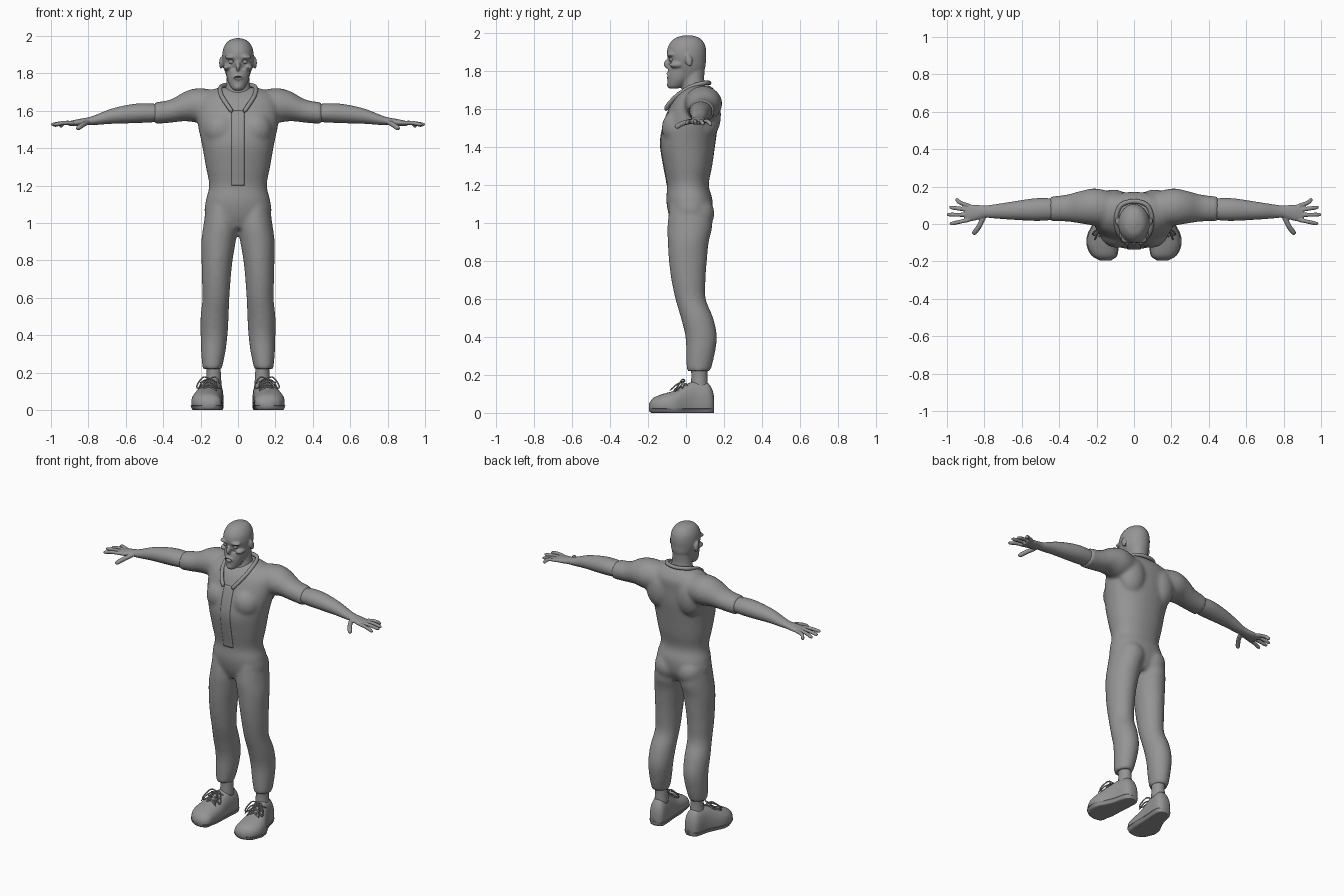
import bpy, bmesh, math
from mathutils import Vector, Matrix

cube = bpy.data.objects.get("Cube")
if cube:
    bpy.data.objects.remove(cube)

grey = bpy.data.materials.new("plain grey")
grey.use_nodes = True
COLOUR = (0.3, 0.3, 0.3, 1)
grey.diffuse_color = COLOUR
grey.node_tree.nodes["Principled BSDF"].inputs["Base Color"].default_value = COLOUR


def spline(rows, steps=4):
    """Catmull-Rom interpolation through rows of numbers."""
    rows = [Vector(r) for r in rows]
    pts = [rows[0] * 2 - rows[1]] + rows + [rows[-1] * 2 - rows[-2]]
    out = []
    for a, b, c, d in zip(pts, pts[1:], pts[2:], pts[3:]):
        for i in range(steps):
            t = i / steps
            out.append(0.5 * (2 * b + (c - a) * t + (2 * a - 5 * b + 4 * c - d) * t * t
                              + (3 * b - a - 3 * c + d) * t ** 3))
    return out + [rows[-1]]


def loft(bm, axis, rows, power=2.0, n=32):
    """Closed skin along an axis; a row is place, two centres, two radii."""
    rings = []
    for t, ca, cb, ra, rb in spline(rows):
        ring = []
        for k in range(n):
            c, s = math.cos(math.tau * k / n), math.sin(math.tau * k / n)
            co = [ca + ra * math.copysign(abs(c) ** (2 / power), c),
                  cb + rb * math.copysign(abs(s) ** (2 / power), s)]
            co.insert(axis, t)
            ring.append(bm.verts.new(co))
        rings.append(ring)
    for p, q in zip(rings, rings[1:]):
        for k in range(n):
            bm.faces.new((p[k], p[k - 1], q[k - 1], q[k]))
    bm.faces.new(rings[0])
    bm.faces.new(rings[-1])


def blob(bm, centre, radii, tilt=0.0):
    m = Matrix.Translation(centre) @ Matrix.Rotation(tilt, 4, 'X') @ Matrix.Diagonal((*radii, 1))
    bmesh.ops.create_icosphere(bm, subdivisions=3, radius=1, matrix=m)


def tube(bm, points, radius, n=8, steps=4):
    """Round tube through points, with rounded ends."""
    path = spline(points, steps)
    rings = []
    for i, p in enumerate(path):
        d = (path[min(i + 1, len(path) - 1)] - path[max(i - 1, 0)]).normalized()
        u = d.orthogonal() if abs(d.z) > 0.95 else d.cross(Vector((0, 0, 1)))
        u.normalize()
        v = d.cross(u)
        r = radius * (0.6 if i in (0, len(path) - 1) else 1)
        rings.append([bm.verts.new(p + r * (u * math.cos(math.tau * k / n) + v * math.sin(math.tau * k / n)))
                      for k in range(n)])
    for p, q in zip(rings, rings[1:]):
        for k in range(n):
            bm.faces.new((p[k], p[k - 1], q[k - 1], q[k]))
    bm.faces.new(rings[0])
    bm.faces.new(rings[-1])


def mirror(bm):
    got = bmesh.ops.duplicate(bm, geom=bm.verts[:] + bm.edges[:] + bm.faces[:])["geom"]
    for v in got:
        if isinstance(v, bmesh.types.BMVert):
            v.co.x = -v.co.x


def make(name, bm):
    bmesh.ops.recalc_face_normals(bm, faces=bm.faces)
    mesh = bpy.data.meshes.new(name)
    bm.to_mesh(mesh)
    bm.free()
    obj = bpy.data.objects.new(name, mesh)
    bpy.context.collection.objects.link(obj)
    return obj


def blend(obj, voxel, repeat):
    m = obj.modifiers.new("blend", 'REMESH')
    m.mode, m.voxel_size = 'VOXEL', voxel
    s = obj.modifiers.new("soften", 'SMOOTH')
    s.factor, s.iterations = 0.5, repeat


def finish(obj):
    """Apply modifiers, then colour and smooth the part."""
    dg = bpy.context.evaluated_depsgraph_get()
    mesh = bpy.data.meshes.new_from_object(obj.evaluated_get(dg))
    obj.modifiers.clear()
    obj.data = mesh
    mesh.materials.clear()
    mesh.materials.append(grey)
    mesh.polygons.foreach_set("use_smooth", [True] * len(mesh.polygons))
    return obj


# Clothing: legs, sleeves and muscle shapes on one side, mirrored, then the trunk
bm = bmesh.new()
loft(bm, 2, [(1.09, .09, .025, .08, .112), (.98, .094, .02, .092, .118), (.9, .104, .012, .092, .108),
             (.8, .112, .01, .083, .1), (.7, .116, .013, .077, .09), (.6, .118, .024, .072, .08),
             (.5, .125, .058, .075, .085), (.4, .128, .08, .072, .083), (.3, .133, .075, .064, .074),
             (.22, .138, .066, .051, .063)])
loft(bm, 0, [(.08, .075, 1.62, .085, .08), (.2, .09, 1.628, .1, .093), (.28, .09, 1.624, .088, .08),
             (.36, .085, 1.598, .072, .062), (.45, .08, 1.586, .067, .058)])
blob(bm, (.08, .065, 1.05), (.085, .085, .09))
blob(bm, (.11, .11, 1.57), (.09, .075, .13))
blob(bm, (.09, -.04, 1.5), (.095, .088, .1))
mirror(bm)
loft(bm, 2, [(.97, 0, .02, .07, .08), (1.04, 0, .022, .172, .112), (1.12, 0, .018, .172, .122),
             (1.2, 0, .01, .154, .11), (1.3, 0, .01, .172, .128), (1.42, 0, .01, .193, .145),
             (1.52, 0, .025, .214, .143), (1.6, 0, .04, .22, .13), (1.66, 0, .055, .21, .115),
             (1.7, 0, .065, .17, .085), (1.725, 0, .07, .1, .055)], 2.2)
clothing = make("clothing", bm)
blend(clothing, .011, 6)
finish(clothing)

# Bare forearms with hands
bm = bmesh.new()
loft(bm, 0, [(.4, .08, 1.588, .055, .046), (.5, .078, 1.588, .061, .052), (.58, .075, 1.583, .056, .05),
             (.68, .07, 1.57, .045, .04), (.76, .067, 1.551, .036, .027), (.8, .066, 1.544, .033, .021),
             (.86, .06, 1.536, .044, .018), (.905, .058, 1.532, .046, .012)])
for base, tip, z in ((.094, .135, 1.513), (.073, .09, 1.52), (.048, .05, 1.525), (.024, 0, 1.524)):
    end = 1.0 - abs(tip - .05) * .3 - (.025 if tip > .1 else 0)
    tube(bm, [(.87, base, 1.535), (.93, (base + tip) / 2, 1.535), (end, tip, z)], .0115)
tube(bm, [(.8, .045, 1.54), (.83, -.015, 1.525), (.86, -.055, 1.503)], .0145)
mirror(bm)
arms = make("forearms_and_hands", bm)
blend(arms, .005, 3)
finish(arms)

# Head, neck and facial relief
bm = bmesh.new()
blob(bm, (.036, -.08, 1.887), (.036, .024, .012))
blob(bm, (.056, -.05, 1.832), (.024, .04, .016))
blob(bm, (.092, .015, 1.855), (.009, .02, .034), .25)
mirror(bm)
loft(bm, 2, [(1.988, 0, .01, .015, .02), (1.973, 0, .008, .052, .066), (1.94, 0, .005, .076, .094),
             (1.9, 0, .003, .084, .104), (1.86, 0, .006, .083, .099), (1.82, 0, .012, .074, .09),
             (1.78, 0, .015, .06, .07), (1.74, 0, .03, .045, .05)])
loft(bm, 2, [(1.82, 0, -.025, .066, .065), (1.78, 0, -.032, .06, .065), (1.75, 0, -.04, .052, .058),
             (1.72, 0, -.055, .036, .042), (1.708, 0, -.065, .02, .025)])
loft(bm, 2, [(1.83, 0, .045, .058, .055), (1.76, 0, .04, .062, .056), (1.7, 0, .04, .07, .062),
             (1.6, 0, .02, .085, .08)])
blob(bm, (0, -.098, 1.838), (.013, .02, .026), -.25)
blob(bm, (0, -.082, 1.777), (.032, .026, .021))
blob(bm, (0, -.08, 1.726), (.024, .022, .016))
head = make("head", bm)
blend(head, .0055, 3)

bm = bmesh.new()
blob(bm, (.036, -.106, 1.862), (.021, .03, .014))
blob(bm, (.007, -.116, 1.82), (.005, .012, .006))
mirror(bm)
blob(bm, (0, -.108, 1.775), (.022, .032, .009))
cutter = make("face_cutter", bm)
cutter.hide_render = True
cut = head.modifiers.new("sockets", 'BOOLEAN')
cut.operation, cut.object = 'DIFFERENCE', cutter
blend(head, .004, 2)
finish(head)
bpy.data.objects.remove(cutter)

bm = bmesh.new()
blob(bm, (.036, -.074, 1.862), (.015, .015, .013))
mirror(bm)
finish(make("eyes", bm))

# Open collar band
bm = bmesh.new()
half = [(.095, .035, 1.72), (.088, -.035, 1.68), (.058, -.085, 1.632), (.032, -.108, 1.595)]
back = [(.07, .1, 1.737), (0, .122, 1.737), (-.07, .1, 1.737)]
tube(bm, half[::-1] + back + [(-x, y, z) for x, y, z in half], .012)
finish(make("collar", bm))

# Front strip, fitted onto the chest
bm = bmesh.new()
bmesh.ops.create_grid(bm, x_segments=6, y_segments=40, size=1,
                      matrix=Matrix.Translation((0, -.4, 1.4)) @ Matrix.Rotation(math.pi / 2, 4, 'X')
                      @ Matrix.Diagonal((.034, .2, 1, 1)))
strip = make("front_strip", bm)
fit = strip.modifiers.new("fit", 'SHRINKWRAP')
fit.target, fit.wrap_method = clothing, 'PROJECT'
fit.use_project_y, fit.use_positive_direction, fit.use_negative_direction = True, True, False
thick = strip.modifiers.new("thickness", 'SOLIDIFY')
thick.thickness, thick.offset = .006, 0
finish(strip)

# Ankles
bm = bmesh.new()
loft(bm, 2, [(.26, .135, .07, .04, .046), (.2, .13, .07, .038, .042), (.13, .13, .07, .042, .045)])
mirror(bm)
finish(make("ankles", bm))

# Shoes: upper and a slightly wider sole share one outline
outline = [(-.195, .152, .03, .028, .02), (-.17, .158, .035, .064, .045), (-.12, .167, .04, .08, .06),
           (-.06, .165, .04, .081, .078), (0, .15, .05, .067, .1), (.05, .138, .055, .058, .112),
           (.11, .13, .055, .052, .105), (.135, .128, .05, .042, .08), (.147, .128, .045, .025, .045)]
for name, grow, top in (("shoe_uppers", 1, 1), ("shoe_soles", 1.06, .024)):
    bm = bmesh.new()
    loft(bm, 1, [(y, cx, cz, rx * grow, rz) for y, cx, cz, rx, rz in outline], 2.3)
    for v in bm.verts:
        v.co.z = min(max(v.co.z, 0), top)
    mirror(bm)
    finish(make(name, bm))

# Laces: crossed bars, bow loops and tails
bm = bmesh.new()
for y, z in ((-.07, .118), (-.045, .13), (-.02, .145)):
    for s in (-1, 1):
        cx = .158
        tube(bm, [(cx - .045 * s, y, z - .016), (cx, y + .014, z + .008), (cx + .045 * s, y + .028, z + .002)], .0045, 6)
for s in (-1, 1):
    knot = (.152, -.005, .168)
    tube(bm, [knot, (.152 + .035 * s, -.02, .175), (.155 + .065 * s, -.05, .13),
              (.155 + .05 * s, -.055, .118), knot], .004, 6)
    tube(bm, [knot, (.155 + .035 * s, -.045, .152), (.16 + .05 * s, -.085, .118)], .004, 6)
mirror(bm)
finish(make("shoe_laces", bm))
